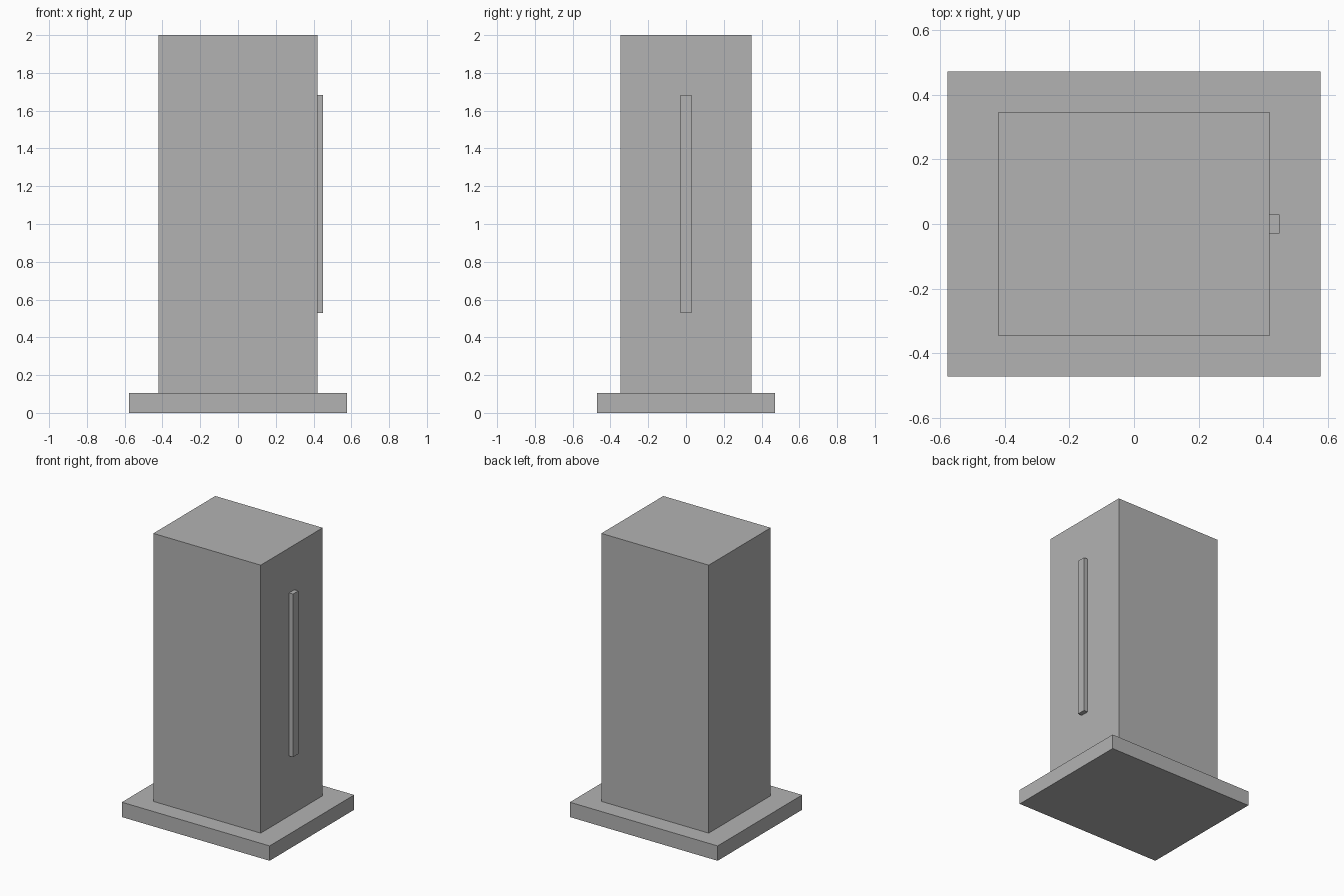
import bpy

if "Cube" in bpy.data.objects:
    bpy.data.objects.remove(bpy.data.objects["Cube"])

grey = bpy.data.materials.new("plain_grey")
grey.diffuse_color = (0.45, 0.45, 0.45, 1)
grey.use_nodes = True
grey.node_tree.nodes["Principled BSDF"].inputs["Base Color"].default_value = grey.diffuse_color


def box(name, low, high):
    """Axis-aligned box between two corners."""
    centre = [(a + b) / 2 for a, b in zip(low, high)]
    bpy.ops.mesh.primitive_cube_add(size=1, location=centre)
    obj = bpy.context.object
    obj.name = name
    obj.scale = [b - a for a, b in zip(low, high)]
    bpy.ops.object.transform_apply(location=False, rotation=False, scale=True)
    obj.data.materials.append(grey)
    return obj


# Wide plinth at the bottom
box("base_plinth", (-0.578, -0.472, 0), (0.578, 0.472, 0.105))
# Tall rectangular body standing on the plinth
box("main_body", (-0.42, -0.346, 0.105), (0.42, 0.346, 2.0))
# Slim vertical bar on the right side
box("side_handle", (0.42, -0.03, 0.53), (0.451, 0.03, 1.683))
